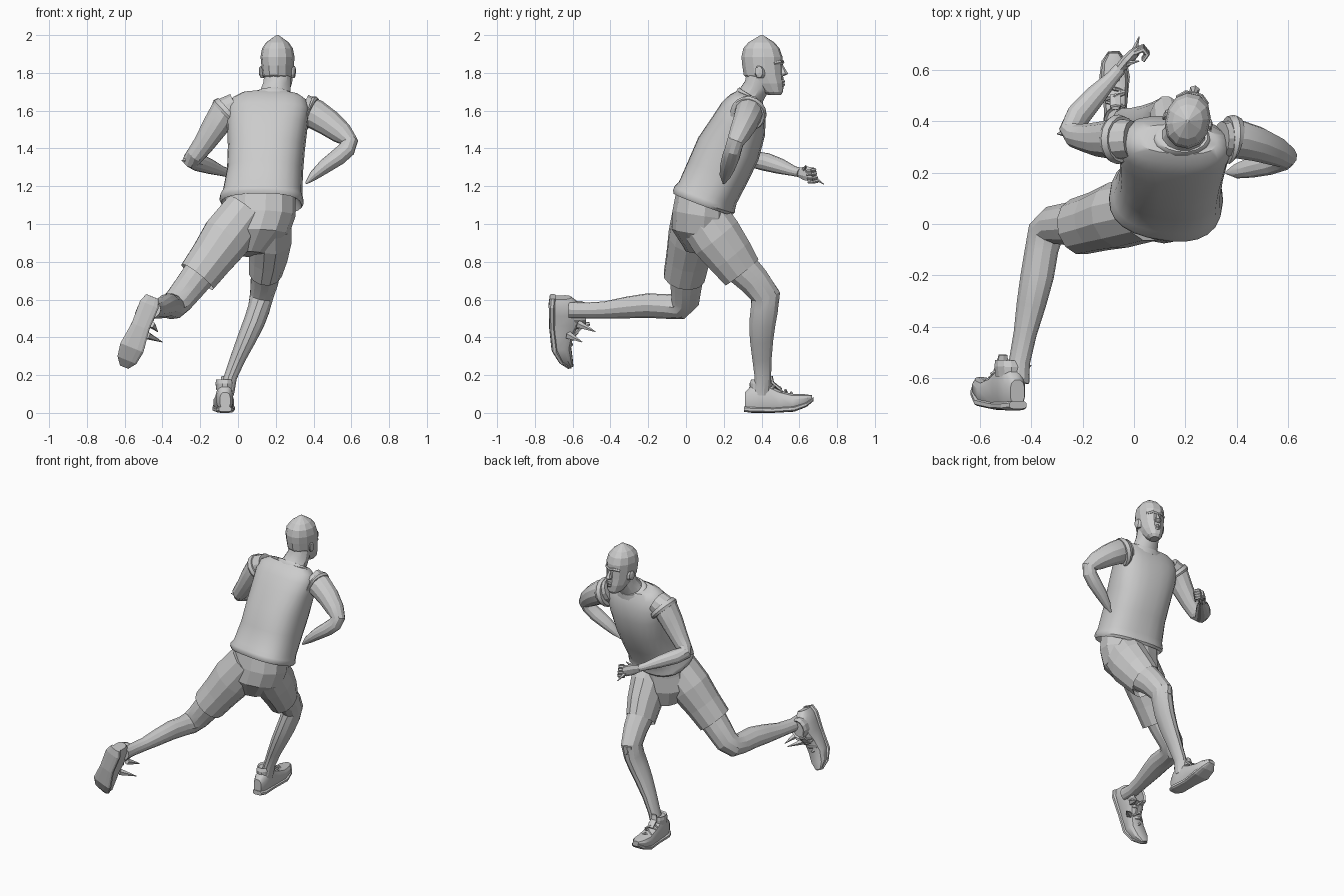
import bpy, bmesh, math
from mathutils import Vector, Matrix


def tube(name, secs, ref=(1, 0, 0), t=None, n=12, p=1.0, ref2=None, smooth=None, mat=None):
    """Loft ellipse sections (x, y, z, ru, rv); frames follow the path, or a fixed axis t."""
    bm = bmesh.new()
    pts = [Vector(s[:3]) for s in secs]
    last = len(pts) - 1
    rings = []
    for i, s in enumerate(secs):
        if t:
            tan = Vector(t).normalized()
        else:
            a = (pts[i] - pts[max(i - 1, 0)]).normalized()
            b = (pts[min(i + 1, last)] - pts[i]).normalized()
            tan = (a + b).normalized()
        r = Vector(ref).lerp(Vector(ref2), i / last) if ref2 else Vector(ref)
        u = (r - tan * r.dot(tan)).normalized()
        v = tan.cross(u)
        ring = []
        for k in range(n):
            a = 2 * math.pi * (k + 0.5) / n
            c, d = math.cos(a), math.sin(a)
            c = math.copysign(abs(c) ** p, c)
            d = math.copysign(abs(d) ** p, d)
            ring.append(bm.verts.new(pts[i] + u * c * s[3] + v * d * s[-1]))
        rings.append(ring)
    for A, B in zip(rings, rings[1:]):
        for k in range(n):
            j = (k + 1) % n
            bm.faces.new((A[k], A[j], B[j], B[k]))
    bm.faces.new(rings[0][::-1])
    bm.faces.new(rings[-1])
    bmesh.ops.recalc_face_normals(bm, faces=bm.faces)
    if mat:
        bm.transform(mat)
    me = bpy.data.meshes.new(name)
    bm.to_mesh(me)
    bm.free()
    if smooth:
        for f in me.polygons:
            f.use_smooth = True
        me.set_sharp_from_angle(angle=math.radians(smooth))
    ob = bpy.data.objects.new(name, me)
    bpy.context.collection.objects.link(ob)
    return ob


def spike(name, a, b, r):
    d = Vector(b) - Vector(a)
    return tube(name, [(*a, r), (*b, 0.002)], ref=d.orthogonal(), n=5)


# Tank top with a rolled hem
tube("tank_top", [
    (.125, .105, 1.15, .185, .135), (.125, .09, 1.105, .212, .16),
    (.125, .095, 1.12, .222, .17), (.125, .10, 1.14, .22, .168),
    (.13, .115, 1.165, .21, .16), (.143, .17, 1.28, .20, .165),
    (.15, .225, 1.40, .203, .168), (.155, .28, 1.52, .213, .145),
    (.16, .305, 1.60, .218, .122), (.165, .32, 1.655, .20, .09),
    (.17, .33, 1.685, .155, .06)],
    ref=(1, -.28, -.2), ref2=(1, -.05, 0), t=(.04, .35, .93), n=24, p=.8, smooth=40)

# Trims around arms and neck
for side, secs, ref in (
        ("left", [(-.045, .33, 1.60, .09), (-.062, .33, 1.585, .097), (-.072, .33, 1.575, .09)], (.64, -.6, -.48)),
        ("right", [(.365, .33, 1.59, .09), (.38, .33, 1.585, .097), (.392, .327, 1.58, .09)], (.1, 1, -.35))):
    tube(side + "_armhole_trim", secs, ref=ref, n=16, smooth=40)
tube("neckline_trim", [(.185, .335, 1.655, .12, .085), (.187, .34, 1.675, .115, .08),
                       (.189, .345, 1.685, .10, .075)], t=(.04, .5, .85), n=16, smooth=40)

# Shorts: pelvis and two legs with turned-in hems
tube("shorts_waist", [(.12, .10, 1.18, .185, .145), (.115, .085, 1.05, .19, .155),
                      (.09, .08, .95, .18, .155), (.06, .10, .84, .09, .10)],
     ref=(1, -.2, -.15), t=(.04, .15, 1), p=.9)
tube("shorts_left_leg", [(.05, .06, 1.07, .13, .13), (-.06, .035, .93, .137, .132),
                         (-.14, .01, .82, .12, .118), (-.215, -.01, .72, .11, .112),
                         (-.19, -.005, .75, .095, .098)],
     ref=(.7, 0, -.6), t=(-.6, -.15, -.75))
tube("shorts_right_leg", [(.165, .07, 1.06, .12, .14), (.17, .16, .93, .118, .145),
                          (.16, .235, .83, .105, .13), (.145, .295, .745, .09, .115),
                          (.15, .275, .775, .075, .10)],
     ref=(1, 0, 0), t=(-.08, .6, -.75))

# Legs
tube("left_leg", [
    (-.17, .01, .78, .095), (-.25, 0, .675, .085, .085), (-.31, -.005, .60, .078),
    (-.345, -.035, .565, .072), (-.36, -.10, .563, .062, .068), (-.377, -.20, .568, .06, .07),
    (-.40, -.31, .558, .053, .062), (-.425, -.43, .545, .042, .048),
    (-.447, -.54, .542, .04, .043), (-.452, -.62, .545, .042, .045)],
    ref=(.7, 0, -.7), smooth=25)
tube("right_leg", [
    (.15, .26, .80, .085, .10), (.14, .36, .70, .075, .085), (.125, .42, .62, .064, .08),
    (.11, .415, .55, .06, .075), (.085, .405, .48, .058, .072), (.045, .40, .39, .052, .064),
    (0, .402, .29, .042, .053), (-.04, .407, .19, .036, .045), (-.06, .40, .10, .04, .045)],
    smooth=25)
tube("right_kneecap", [(.125, .455, .66, .02, .015), (.123, .47, .63, .038, .03),
                       (.12, .465, .59, .035, .03), (.115, .45, .56, .02, .015)], n=8)

# Arms
tube("left_arm", [
    (-.01, .33, 1.62, .075), (-.075, .33, 1.59, .08, .082), (-.125, .33, 1.51, .068, .072),
    (-.18, .335, 1.425, .056, .058), (-.225, .345, 1.365, .05), (-.245, .37, 1.34, .047),
    (-.215, .425, 1.328, .05, .048), (-.15, .50, 1.305, .043, .04),
    (-.085, .57, 1.28, .028, .026), (-.055, .605, 1.272, .026, .024)],
    ref=(.64, -.6, -.48), smooth=25)
spike("left_elbow_point", (-.235, .36, 1.345), (-.30, .352, 1.335), .035)
tube("right_arm", [
    (.34, .33, 1.61, .07, .08), (.41, .33, 1.58, .075, .08), (.48, .312, 1.535, .068, .072),
    (.55, .285, 1.48, .058, .06), (.59, .262, 1.435, .046, .047), (.575, .25, 1.395, .045, .046),
    (.53, .238, 1.355, .047, .045), (.46, .222, 1.305, .042, .038),
    (.40, .207, 1.255, .03, .025), (.36, .20, 1.215, .006)],
    ref=(.1, 1, -.35), smooth=25)

# Left hand with curled fingers
tube("left_palm", [(-.06, .60, 1.272, .026, .02), (-.03, .635, 1.268, .04, .022),
                   (0, .665, 1.262, .04, .02), (.015, .68, 1.26, .03, .015)],
     ref=(0, .2, 1), n=8)
for i in range(4):
    z, y = 1.29 - .02 * i, .665 + .004 * i
    tube("left_finger_%d" % (i + 1), [(0, y, z, .011), (.035, y + .015, z - .003, .011),
                                      (.052, y - .005, z - .008, .010), (.035, y - .03, z - .01, .007)],
         ref=(0, 0, 1), n=6)
spike("left_thumb", (-.03, .625, 1.285), (.02, .635, 1.31), .013)
spike("left_fingertip_point", (0, .67, 1.25), (.02, .73, 1.21), .014)

# Neck and head, turned slightly to the right
tube("neck", [(.185, .30, 1.61, .125, .085), (.195, .345, 1.68, .085, .072),
              (.205, .375, 1.73, .075, .07), (.21, .395, 1.80, .07, .075)], smooth=30)
turn = Matrix.Translation((.21, .405, 0)) @ Matrix.Rotation(-.22, 4, 'Z')
tube("head", [
    (0, .065, 1.682, .028, .034), (0, .055, 1.70, .048, .055), (0, .03, 1.745, .068, .083),
    (0, .005, 1.79, .079, .105), (0, 0, 1.84, .084, .108), (0, -.003, 1.885, .088, .109),
    (0, -.006, 1.93, .08, .096), (0, -.006, 1.962, .058, .068), (0, -.004, 2.0, .006, .006)],
    t=(0, 0, 1), n=12, p=.92, mat=turn)
tube("nose", [(0, .10, 1.845, .010, .008), (0, .112, 1.815, .014, .016),
              (0, .117, 1.795, .022, .022), (0, .105, 1.783, .018, .012)], t=(0, 0, 1), n=6, mat=turn)
tube("brow", [(-.06, .075, 1.85, .010), (-.03, .10, 1.857, .012), (0, .105, 1.85, .009),
              (.03, .10, 1.857, .012), (.06, .075, 1.85, .010)], ref=(0, 0, 1), n=6, mat=turn)
for name, z in (("upper_lip", 1.755), ("lower_lip", 1.738)):
    tube(name, [(-.032, .093, z, .004), (0, .112, z, .011), (.032, .093, z, .004)],
         ref=(0, 0, 1), n=6, mat=turn)
for s, name in ((-1, "left_ear"), (1, "right_ear")):
    tube(name, [(s * .074, .012, 1.80, .022, .03), (s * .092, 0, 1.805, .022, .033),
                (s * .098, -.008, 1.81, .012, .02)], ref=(0, 1, 0), t=(s, 0, 0), n=8, mat=turn)


# Running shoes, made toe along +y then placed
def shoe(side, mat, spring):
    def lift(y):
        return spring * (max(0, y - .2) / .16) ** 2

    def secs(rows):
        return [(0, y, (a + b) / 2 + lift(y), w, (b - a) / 2) for y, w, a, b in rows]
    tube(side + "_shoe_upper", secs([
        (0, .028, .02, .11), (.03, .042, .004, .142), (.08, .046, .004, .155), (.13, .046, .004, .148),
        (.18, .049, .004, .122), (.25, .055, .006, .10), (.315, .048, .022, .092), (.355, .022, .048, .08)]),
        t=(0, 1, 0), p=.75, mat=mat, smooth=30)
    tube(side + "_shoe_sole", secs([
        (-.005, .033, .006, .035), (.035, .049, 0, .033), (.15, .046, 0, .03),
        (.26, .061, .004, .036), (.325, .05, .022, .05), (.362, .022, .046, .068)]),
        t=(0, 1, 0), p=.6, mat=mat)
    tube(side + "_shoe_collar", [(0, .085, .12, .045, .06), (0, .085, .155, .05, .062),
                                 (0, .088, .178, .046, .056), (0, .088, .17, .036, .046)],
         t=(0, 0, 1), mat=mat)
    tube(side + "_shoe_tongue", [(0, .19, .122, .024, .01), (0, .145, .16, .025, .01),
                                 (0, .14, .195, .018, .007)], mat=mat, n=6)
    for i in range(4):
        y = .155 + .03 * i
        z = .148 - .014 * i
        s = 1 if i % 2 else -1
        tube("%s_shoe_lace_%d" % (side, i + 1), [(-.036, y - s * .01, z - .022, .006),
             (0, y, z, .008), (.036, y + s * .01, z - .022, .006)], ref=(0, 0, 1), n=6, mat=mat)


shoe("right", Matrix.Translation((-.068, .312, .0)) @ Matrix.Rotation(.03, 4, 'Z'), .015)
Y = Vector((-.37, .02, -.92)).normalized()
X = Y.cross(Vector((0, 1, 0))).normalized()
Z = X.cross(Y)
rot = Matrix((X, Y, Z)).transposed().to_4x4()
shoe("left", Matrix.Translation((-.455, -.728, .61)) @ rot @ Matrix.Scale(1.1, 4), .035)

# Loose lace ends on the trailing shoe
spike("loose_lace_lower", (-.48, -.62, .41), (-.40, -.55, .375), .022)
spike("loose_lace_upper", (-.46, -.57, .47), (-.425, -.48, .43), .022)
